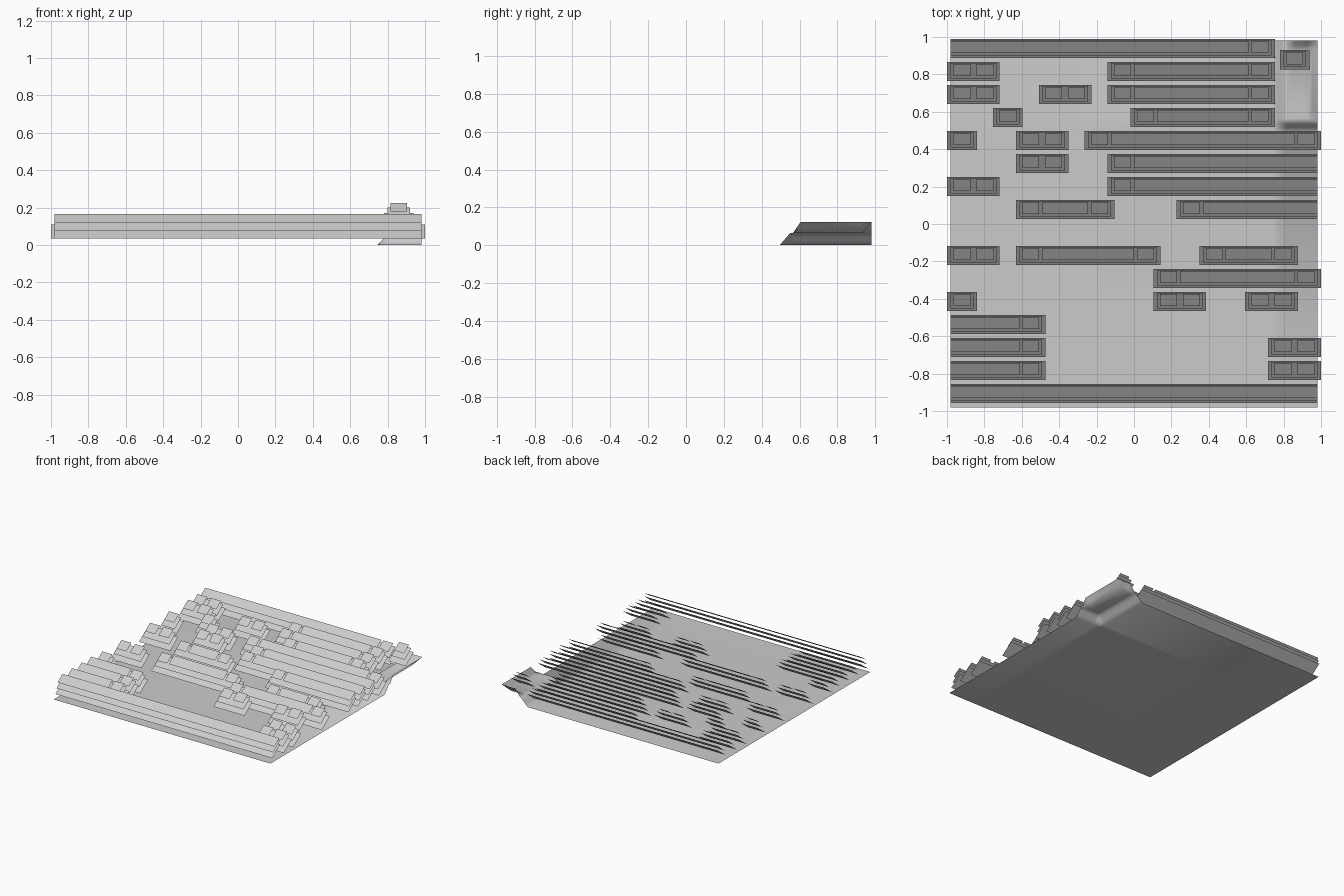
import bpy, bmesh

if "Cube" in bpy.data.objects:
    bpy.data.objects.remove(bpy.data.objects["Cube"])

CELL = 0.1226          # grid cell
EDGE = 0.981           # half width of the ground sheet
LIP = 0.018            # overhang of the lowest layer past its cells

grey = bpy.data.materials.new("plain_grey")
grey.diffuse_color = (0.6, 0.6, 0.6, 1)
grey.use_nodes = True
grey.node_tree.nodes["Principled BSDF"].inputs["Base Color"].default_value = grey.diffuse_color


def finish(name, bm):
    mesh = bpy.data.meshes.new(name)
    bm.to_mesh(mesh)
    bm.free()
    mesh.materials.append(grey)
    obj = bpy.data.objects.new(name, mesh)
    bpy.context.collection.objects.link(obj)
    return obj


def ramp(v, a, b):
    return min(1.0, max(0.0, (v - a) / (b - a)))


# Ground sheet with a raised two-step terrace in the back right corner
def height(x, y):
    terrace = ramp(x, 0.745, 0.81) * ramp(y, 0.495, 0.55)
    right_rim = ramp(x, 0.93, 0.98) * ramp(y, 0.565, 0.605)
    back_rim = ramp(y, 0.93, 0.98) * ramp(x, 0.815, 0.86)
    return 0.064 * terrace + 0.058 * max(right_rim, back_rim)


xs = [-EDGE, 0.745, 0.765, 0.79, 0.81, 0.815, 0.86, 0.93, 0.955, EDGE]
ys = [-EDGE, 0.495, 0.515, 0.535, 0.55, 0.565, 0.605, 0.93, 0.955, EDGE]
bm = bmesh.new()
grid = [[bm.verts.new((x, y, height(x, y))) for x in xs] for y in ys]
for j in range(len(ys) - 1):
    for i in range(len(xs) - 1):
        f = bm.faces.new((grid[j][i], grid[j][i + 1],
                          grid[j + 1][i + 1], grid[j + 1][i]))
        f.smooth = True
finish("ground", bm)

# Tilted sheet layers: front y, back y (from the row centre), front z, back z
LAYERS = [(-0.051, 0.051, 0.035, 0.110),
          (-0.037, 0.046, 0.077, 0.140),
          (-0.024, 0.041, 0.120, 0.165)]


def sheet(bm, x0, x1, yc, layer, dz=0.0):
    y0, y1, z0, z1 = LAYERS[layer]
    bm.faces.new([bm.verts.new(p) for p in (
        (x0, yc + y0, z0 + dz), (x1, yc + y0, z0 + dz),
        (x1, yc + y1, z1 + dz), (x0, yc + y1, z1 + dz))])


# One strip over cells a..b; an open end stops flush without a cap
def strip(bm, a, b, yc, open_left=False, open_right=False, dx=0.0, dz=0.0):
    x0, x1 = -EDGE + a * CELL + dx, -EDGE + b * CELL + dx
    sheet(bm, x0 - (0 if open_left else LIP),
          x1 + (0 if open_right else LIP), yc, 0, dz)
    sheet(bm, x0, x1, yc, 1, dz)
    # end caps
    caps = set()
    if not open_left:
        caps.add(a)
    if not open_right:
        caps.add(b - 1)
    for c in caps:
        mid = -EDGE + (c + 0.5) * CELL + dx
        sheet(bm, mid - 0.045, mid + 0.045, yc, 2, dz)
    # bar between the caps
    left = x0 + (0 if open_left else CELL)
    right = x1 - (0 if open_right else CELL)
    if right - left > 0.01:
        sheet(bm, left, right, yc, 2, dz)


# Rows from back to front: (first cell, end cell, open ends)
ROWS = {
    0: [(0, 14, "L")],
    1: [(0, 2, ""), (7, 14, "")],
    2: [(0, 2, ""), (4, 6, ""), (7, 14, "")],
    3: [(2, 3, ""), (8, 14, "")],
    4: [(0, 1, ""), (3, 5, ""), (6, 16, "")],
    5: [(3, 5, ""), (7, 16, "R")],
    6: [(0, 2, ""), (7, 16, "R")],
    7: [(3, 7, ""), (10, 16, "R")],
    9: [(0, 2, ""), (3, 9, ""), (11, 15, "")],
    10: [(9, 16, "")],
    11: [(0, 1, ""), (9, 11, ""), (13, 15, "")],
    12: [(0, 4, "L")],
    13: [(0, 4, "L"), (14, 16, "")],
    14: [(0, 4, "L"), (14, 16, "")],
    15: [(0, 16, "LR")],
}
for row, strips in ROWS.items():
    bm = bmesh.new()
    for a, b, ends in strips:
        strip(bm, a, b, 0.938 - row * 0.123, "L" in ends, "R" in ends)
    finish(f"strip_row_{row + 1}", bm)

# Single tile on the terrace
bm = bmesh.new()
strip(bm, 15, 16, 0.878, dx=-0.06, dz=0.06)
finish("terrace_tile", bm)
